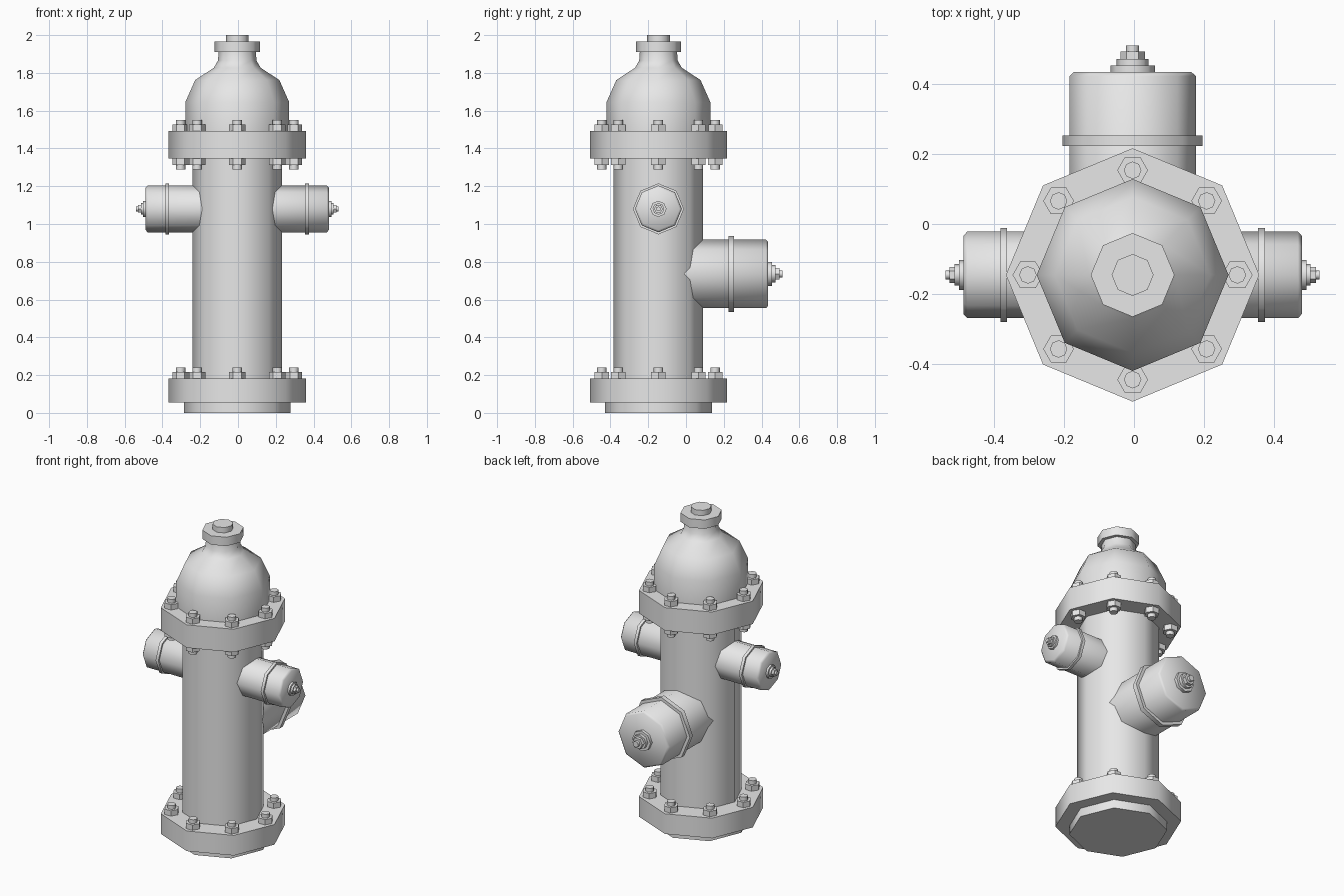
import bpy, bmesh
from math import cos, sin, pi, radians
from mathutils import Vector

if "Cube" in bpy.data.objects:
    bpy.data.objects.remove(bpy.data.objects["Cube"])

CX, CY = -0.004, -0.146   # axis of the barrel

grey = bpy.data.materials.new("plain grey")
grey.use_nodes = True
grey.diffuse_color = (0.8, 0.8, 0.8, 1)
grey.node_tree.nodes["Principled BSDF"].inputs["Base Color"].default_value = (0.8, 0.8, 0.8, 1)


def lathe(name, profile, origin, axis=(0, 0, 1), sides=8):
    """Closed turned solid: profile is (radius, distance along axis)."""
    turn = Vector(axis).to_track_quat('Z', 'Y')
    bm = bmesh.new()
    rings = []
    for r, h in profile:
        rings.append([bm.verts.new(Vector(origin) + turn @ Vector(
            (r * cos(2 * pi * i / sides), r * sin(2 * pi * i / sides), h)))
            for i in range(sides)])
    for a, b in zip(rings, rings[1:]):
        for i in range(sides):
            j = (i + 1) % sides
            bm.faces.new((a[i], a[j], b[j], b[i]))
    bm.faces.new(rings[0][::-1])
    bm.faces.new(rings[-1])
    bmesh.ops.recalc_face_normals(bm, faces=bm.faces)
    mesh = bpy.data.meshes.new(name)
    bm.to_mesh(mesh)
    bm.free()
    mesh.materials.append(grey)
    obj = bpy.data.objects.new(name, mesh)
    bpy.context.collection.objects.link(obj)
    bpy.ops.object.select_all(action='DESELECT')
    obj.select_set(True)
    bpy.context.view_layer.objects.active = obj
    bpy.ops.object.shade_smooth_by_angle(angle=radians(50))
    return obj


def disc(name, r, low, high, **kw):
    return lathe(name, [(r, low), (r, high)], (CX, CY, 0), **kw)


def bolt_ring(name, z, direction):
    """Eight hexagon nuts with stud ends around a flange."""
    for i in range(8):
        a = i * pi / 4
        spot = (CX + 0.3 * cos(a), CY + 0.3 * sin(a), z)
        lathe(f"{name}_nut_{i + 1}", [(0.044, -0.01), (0.044, 0.034)], spot, (0, 0, direction), 6)
        lathe(f"{name}_stud_{i + 1}", [(0.025, 0.03), (0.025, 0.058)], spot, (0, 0, direction))


def outlet(name, z, axis, r, end, collar, collar_r, size):
    """Hose outlet with a chamfered cap, collar and stepped end nut."""
    o = (CX, CY, z)
    lathe(name + "_cap", [(r, 0.1), (r, end - 0.011), (r - 0.012, end)], o, axis)
    lathe(name + "_collar", [(collar_r, collar[0]), (collar_r, collar[1])], o, axis)
    steps = [("washer", 0.064, -0.01, 0.019, 8), ("plate", 0.046, 0.01, 0.038, 8),
             ("nut", 0.035, 0.03, 0.06, 6), ("stud", 0.019, 0.05, 0.076, 8)]
    for part, radius, low, high, sides in steps:
        lathe(f"{name}_{part}", [(radius * size, end + low * size),
                                 (radius * size, end + high * size)], o, axis, sides)


# Barrel, foot and flanges
disc("foot", 0.283, 0, 0.06)
disc("base_flange", 0.363, 0.055, 0.183)
disc("barrel", 0.237, 0.15, 1.4)
disc("top_flange", 0.363, 1.347, 1.493)
bolt_ring("base_bolt", 0.183, 1)
bolt_ring("top_bolt", 1.493, 1)
bolt_ring("under_bolt", 1.347, -1)

# Bonnet with neck, cap and operating nut
lathe("bonnet", [(0.275, 1.48), (0.275, 1.645), (0.223, 1.762), (0.124, 1.827),
                 (0.102, 1.865), (0.098, 1.92)], (CX, CY, 0))
disc("bonnet_cap", 0.12, 1.91, 1.966)
disc("operating_nut", 0.06, 1.95, 2.0)

# Outlets: a small one each side, a large one at the back
for side, sign in (("left", 1), ("right", -1)):
    outlet(side + "_outlet", 1.08, (sign, 0, 0), 0.124, 0.485, (0.36, 0.379), 0.135, 0.67)
outlet("back_outlet", 0.736, (0, 1, 0), 0.181, 0.581, (0.37, 0.4), 0.201, 1.0)
